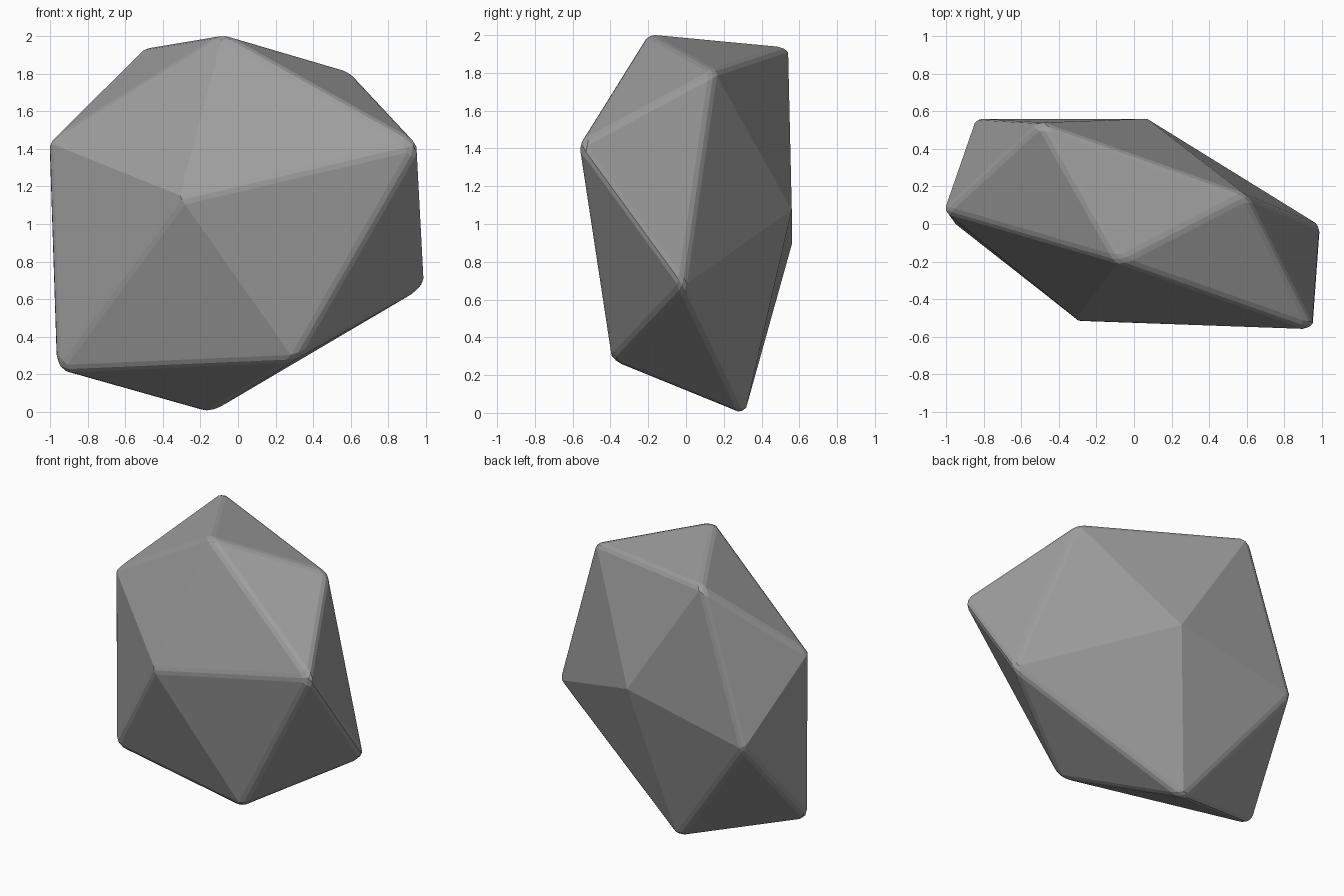
import bpy
import bmesh
from mathutils import Vector

cube = bpy.data.objects.get("Cube")
if cube:
    bpy.data.objects.remove(cube, do_unlink=True)

# Stone colour
stone = bpy.data.materials.new("stone grey")
stone.use_nodes = True
grey = (0.34, 0.34, 0.34, 1)
stone.diffuse_color = grey
stone.node_tree.nodes["Principled BSDF"].inputs["Base Color"].default_value = grey

# Twelve corners of an irregular icosahedron, from crown to base
corners = [
    (-0.08, -0.20, 2.01), (-0.50, 0.54, 1.94), (0.60, 0.15, 1.81),
    (-1.01, 0.07, 1.435), (0.96, -0.565, 1.425), (-0.30, -0.52, 1.13),
    (0.07, 0.56, 1.075), (-0.84, 0.56, 0.885), (1.00, -0.015, 0.67),
    (0.30, -0.39, 0.275), (-0.97, 0.015, 0.22), (-0.155, 0.31, -0.01),
]
bm = bmesh.new()
for c in corners:
    bm.verts.new(Vector(c))
bmesh.ops.convex_hull(bm, input=bm.verts)
bmesh.ops.recalc_face_normals(bm, faces=bm.faces)
mesh = bpy.data.meshes.new("rock")
bm.to_mesh(mesh)
bm.free()
mesh.materials.append(stone)
rock = bpy.data.objects.new("rock", mesh)
bpy.context.collection.objects.link(rock)

# Worn edges: only the sharper ridges are rounded
bevel = rock.modifiers.new("worn edges", 'BEVEL')
bevel.width = 0.03
bevel.segments = 2
bevel.limit_method = 'ANGLE'
bevel.angle_limit = 0.52
